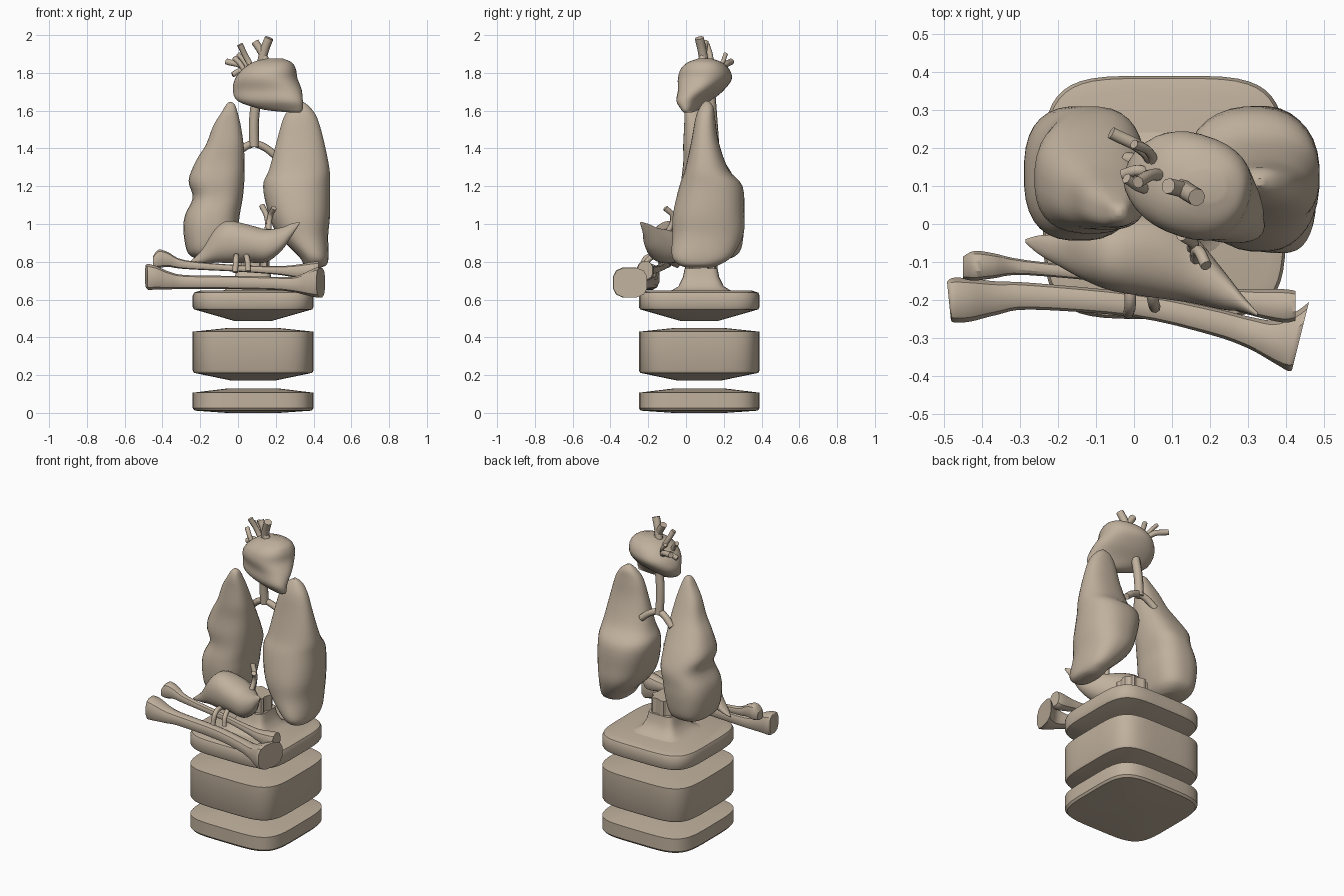
import bpy, bmesh
from math import cos, sin, pi, radians
from mathutils import Vector

clay = bpy.data.materials.new("clay")
clay.diffuse_color = (.53, .44, .34, 1)


def finish(ob, angle):
    ob.data.materials.append(clay)
    bpy.ops.object.select_all(action='DESELECT')
    ob.select_set(True)
    bpy.context.view_layer.objects.active = ob
    bpy.ops.object.shade_smooth_by_angle(angle=radians(angle))


def spline(rows, steps):
    # Catmull-Rom through rows of section parameters
    out = []
    for i in range(len(rows) - 1):
        p = [rows[max(0, min(len(rows) - 1, i + k))] for k in (-1, 0, 1, 2)]
        for s in range(steps):
            t = s / steps
            out.append([0.5 * (2 * b + (c - a) * t + (2 * a - 5 * b + 4 * c - d) * t * t
                               + (3 * b - a - 3 * c + d) * t ** 3) for a, b, c, d in zip(*p)])
    return out + [list(rows[-1])]


def loft(name, rows, axis='z', power=2.0, sides=32, steps=4, angle=40, flute=0.0):
    # rows: position on axis, centre a, centre b, radius a, radius b, optional turn and shear
    rows = [tuple(r) + (0,) * (7 - len(r)) for r in rows]
    if steps > 1:
        rows = spline(rows, steps)
    bm = bmesh.new()
    rings = []
    for t, ca, cb, ra, rb, rot, shear in rows:
        ring = []
        for k in range(sides):
            w = 2 * pi * (k + 0.5) / sides
            f = 1 - flute * ((k // 2) % 2)
            a, b = [f * r * (abs(v) ** (2 / power)) * (1 if v > 0 else -1)
                    for r, v in ((max(ra, .002), cos(w)), (max(rb, .002), sin(w)))]
            c, s = cos(radians(rot)), sin(radians(rot))
            a, b = a * c - b * s, a * s + b * c
            u = t + shear * a
            a, b = ca + a, cb + b
            ring.append(bm.verts.new((a, b, u) if axis == 'z' else (u, a, b)))
        rings.append(ring)
    for r, q in zip(rings, rings[1:]):
        for k in range(sides):
            j = (k + 1) % sides
            bm.faces.new((r[k], r[j], q[j], q[k]))
    bm.faces.new(rings[0][::-1])
    bm.faces.new(rings[-1])
    bmesh.ops.recalc_face_normals(bm, faces=bm.faces)
    me = bpy.data.meshes.new(name)
    bm.to_mesh(me)
    bm.free()
    ob = bpy.data.objects.new(name, me)
    bpy.context.collection.objects.link(ob)
    finish(ob, angle)


def tube(name, pts, r):
    cu = bpy.data.curves.new(name, 'CURVE')
    cu.dimensions = '3D'
    cu.bevel_depth, cu.bevel_resolution, cu.use_fill_caps, cu.resolution_u = r, 2, True, 6
    sp = cu.splines.new('BEZIER')
    sp.bezier_points.add(len(pts) - 1)
    for bp, p in zip(sp.bezier_points, pts):
        bp.co = Vector(p)
        bp.handle_left_type = bp.handle_right_type = 'AUTO'
    ob = bpy.data.objects.new(name, cu)
    bpy.context.collection.objects.link(ob)
    bpy.ops.object.select_all(action='DESELECT')
    ob.select_set(True)
    bpy.context.view_layer.objects.active = ob
    bpy.ops.object.convert(target='MESH')
    finish(bpy.context.view_layer.objects.active, 50)


CX, CY = 0.08, 0.07

# Three floating plinth blocks: (height, half width)
blocks = {
    "block_bottom": [(0, .14), (.012, .31), (.025, .32), (.107, .32), (.13, .13)],
    "block_middle": [(.172, .12), (.212, .313), (.225, .32), (.43, .32), (.45, .13)],
    "block_top": [(.487, .10), (.548, .313), (.56, .32), (.62, .32), (.637, .313), (.647, .28)],
}
for name, prof in blocks.items():
    loft(name, [(z, CX, CY, h, h) for z, h in prof], power=4.5, sides=48, steps=1, angle=35)

# Flared pedestal and fluted column
loft("pedestal", [(z, CX, CY + .01, h, h) for z, h in
     [(.643, .17), (.652, .15), (.67, .12), (.72, .096), (.765, .087)]], power=5, sides=40, steps=1)
loft("fluted_column", [(z, CX, CY + .01, .086, .086) for z in (.74, .86)],
     power=2.6, sides=32, steps=1, flute=.14, angle=20)

# Lungs
loft("lung_right", [
    (.77, .41, .07, .03, .07), (.785, .41, .07, .06, .11), (.83, .40, .085, .08, .16),
    (.94, .345, .115, .133, .188), (1.05, .325, .12, .163, .19), (1.2, .31, .132, .178, .168),
    (1.29, .325, .11, .16, .115), (1.44, .33, .10, .125, .072), (1.56, .33, .102, .09, .052),
    (1.62, .33, .11, .05, .035), (1.65, .33, .11, .01, .01)], power=2.35)
loft("lung_left", [
    (.81, -.14, .13, .06, .08), (.83, -.15, .13, .10, .13), (.87, -.15, .13, .125, .163),
    (.97, -.145, .132, .145, .176), (1.05, -.135, .135, .145, .175), (1.14, -.107, .14, .133, .165),
    (1.23, -.114, .12, .148, .145), (1.33, -.095, .095, .13, .11), (1.42, -.07, .07, .10, .085),
    (1.52, -.058, .05, .073, .06), (1.59, -.045, .035, .043, .042), (1.63, -.04, .03, .024, .025),
    (1.645, -.04, .03, .008, .008)], power=2.6)

# Heart, turned and tapering to a low front tip
loft("heart", [
    (1.59, .31, .01, .02, .02, -20), (1.605, .24, .02, .105, .035, -15), (1.65, .172, .04, .178, .07, -18),
    (1.71, .155, .08, .188, .105, -20), (1.77, .15, .10, .165, .135, -20), (1.82, .165, .10, .14, .125, -15),
    (1.855, .18, .10, .105, .09, -10), (1.875, .19, .10, .05, .04)], power=2.3)

# Heart vessels
vessels = [
    ([(.12, .10, 1.83), (.14, .085, 1.92), (.165, .07, 1.985)], .024),
    ([(.16, .08, 1.83), (.13, .09, 1.90), (.09, .10, 1.965)], .021),
    ([(.09, .12, 1.80), (.05, .13, 1.87), (.01, .11, 1.95)], .016),
    ([(.06, .13, 1.76), (.03, .19, 1.83), (-.06, .24, 1.86)], .017),
    ([(.05, .10, 1.75), (.02, .14, 1.81), (-.03, .13, 1.79)], .015),
    ([(.06, .13, 1.79), (.04, .19, 1.85), (.0, .21, 1.90)], .012),
    ([(.05, .09, 1.78), (.01, .10, 1.85), (-.02, .12, 1.88)], .014),
]
for i, (p, r) in enumerate(vessels):
    tube(f"heart_vessel_{i}", p, r)

# Windpipe and its two branches
tube("windpipe", [(.10, .13, 1.68), (.085, .14, 1.55), (.085, .15, 1.41)], .027)
for i, x in enumerate((-.02, .20)):
    tube(f"windpipe_branch_{i}", [(.085, .15, 1.43), ((.085 + x) / 2, .16, 1.405), (x, .17, 1.36)], .02)

# Liver, swept diagonally to a raised tip
loft("liver", [
    (-.285, -.045, .772, .005, .005), (-.25, -.055, .79, .025, .015), (-.19, -.07, .825, .045, .04),
    (-.12, -.078, .885, .075, .09), (-.05, -.08, .905, .098, .112), (.06, -.085, .895, .11, .10),
    (.15, -.115, .885, .093, .088), (.23, -.17, .92, .055, .062), (.28, -.205, .965, .025, .036),
    (.325, -.238, 1.005, .005, .006)], axis='x', power=2.2)
for i, p in enumerate([
        [(.15, -.07, .93), (.155, -.05, 1.03), (.125, -.03, 1.10)],
        [(.16, -.11, .93), (.17, -.07, 1.04), (.19, -.11, 1.085)],
        [(-.01, -.14, .83), (-.01, -.21, .82), (-.015, -.235, .745)],
        [(.04, -.14, .84), (.05, -.20, .81), (.055, -.22, .75)]]):
    tube(f"liver_vessel_{i}", p, .015)

# Two leg bones lying in front, with flared faceted ends
loft("bone_large", [
    (-.487, -.20, .725, .05, .058, 0, -.1), (-.475, -.20, .72, .06, .07), (-.43, -.20, .715, .058, .063),
    (-.36, -.195, .70, .045, .047), (-.27, -.19, .693, .036, .037), (0, -.213, .69, .033, .036),
    (.2, -.255, .685, .037, .036), (.3, -.285, .68, .043, .043), (.37, -.31, .685, .058, .066),
    (.415, -.308, .69, .08, .08, 0, .15), (.438, -.295, .69, .092, .08, 0, .25)],
    axis='x', power=2.8, sides=12, angle=30)
loft("bone_small", [
    (-.45, -.115, .80, .03, .03), (-.42, -.11, .815, .04, .05), (-.37, -.11, .812, .034, .04),
    (-.28, -.115, .785, .02, .024), (0, -.145, .765, .018, .018), (.2, -.185, .755, .024, .023),
    (.3, -.205, .75, .034, .034), (.39, -.215, .75, .045, .05), (.425, -.215, .755, .04, .047)],
    axis='x', power=2.6, sides=12, angle=30)
